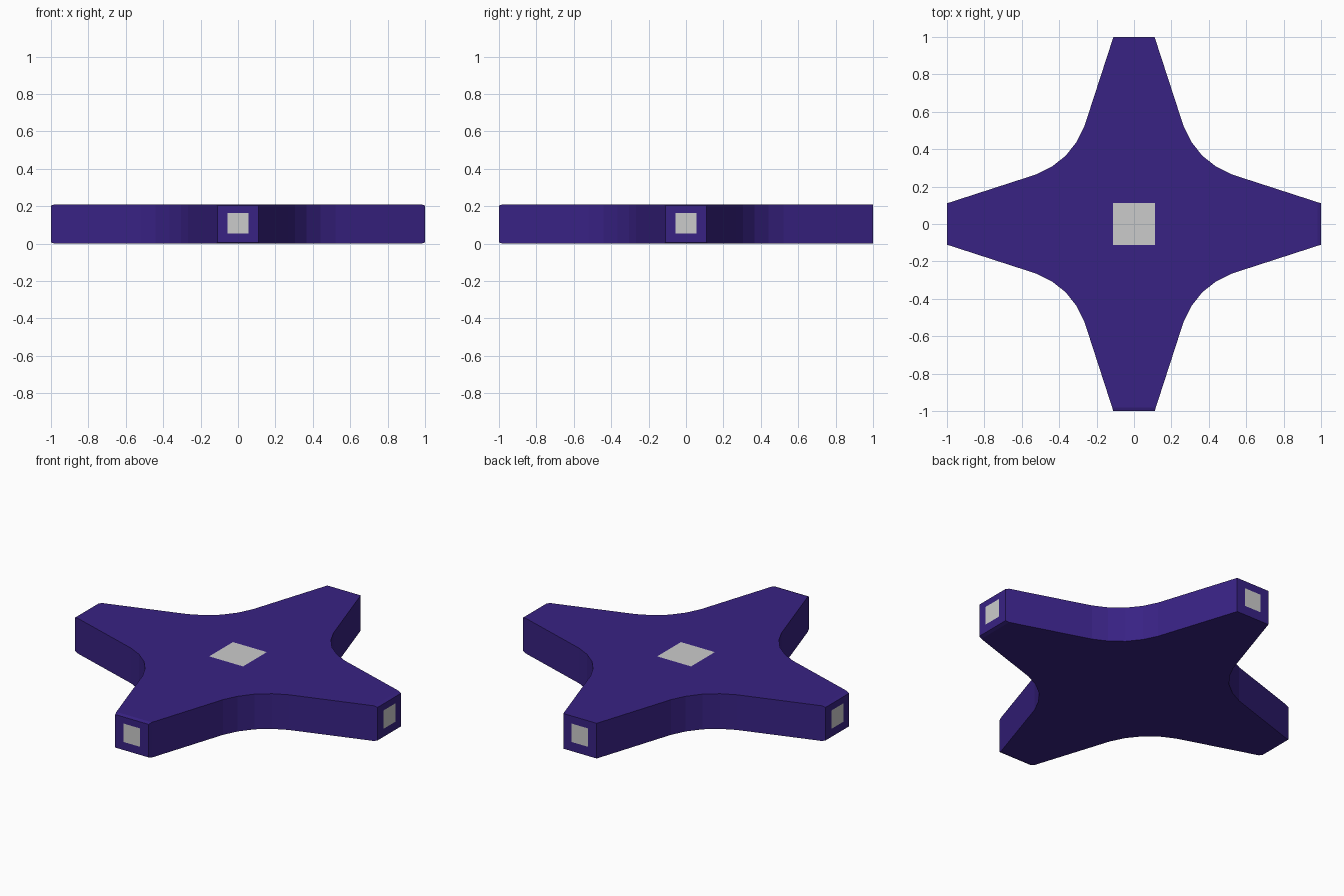
import bpy, bmesh, math
from mathutils import Matrix, Vector

if "Cube" in bpy.data.objects:
    bpy.data.objects.remove(bpy.data.objects["Cube"])

H = 0.21
purple = bpy.data.materials.new("purple")
purple.diffuse_color = (0.04, 0.016, 0.23, 1)
purple.use_nodes = True
purple.node_tree.nodes["Principled BSDF"].inputs["Base Color"].default_value = purple.diffuse_color


def add_object(name, bm, mat=None):
    mesh = bpy.data.meshes.new(name)
    bm.to_mesh(mesh)
    bm.free()
    ob = bpy.data.objects.new(name, mesh)
    bpy.context.collection.objects.link(ob)
    if mat:
        mesh.materials.append(mat)
    return ob


# Four-armed body: quarter outline repeated by rotation
tip = 0.98
quarter = [(tip, 0.117), (0.52, 0.266), (0.44, 0.306), (0.365, 0.365),
           (0.306, 0.44), (0.266, 0.52), (0.117, tip)]
bm = bmesh.new()
verts = []
for i in range(4):
    rot = Matrix.Rotation(i * math.pi / 2, 3, 'Z')
    verts += [bm.verts.new(rot @ Vector((x, y, 0))) for x, y in quarter]
base = bm.faces.new(verts)
ext = bmesh.ops.extrude_face_region(bm, geom=[base])
bmesh.ops.translate(bm, vec=(0, 0, H),
                    verts=[v for v in ext["geom"] if isinstance(v, bmesh.types.BMVert)])
bmesh.ops.recalc_face_normals(bm, faces=bm.faces[:])

# The back arm ends square, the other three have narrowed ends
for v in bm.verts:
    if v.co.y > tip - 0.01:
        v.co.y = 1
        v.co.x = math.copysign(0.11, v.co.x)
bm.normal_update()
ends = [f for f in bm.faces
        if abs(f.normal.z) < 0.1 and f.calc_center_median().length > 0.9
        and f.normal.y < 0.9]
bmesh.ops.inset_individual(bm, faces=ends, thickness=0.009, depth=1 - tip)
add_object("star_body", bm, purple)


# Grey square pads on the top and on each arm end
def pad(name, half, matrix):
    bm = bmesh.new()
    bmesh.ops.create_grid(bm, x_segments=1, y_segments=1, size=half, matrix=matrix)
    add_object(name, bm)


pad("top_pad", 0.112, Matrix.Translation((0, 0, H + 0.001)))
for i, side in enumerate(("right", "back", "left", "front")):
    m = (Matrix.Rotation(i * math.pi / 2, 4, 'Z')
         @ Matrix.Translation((1.001, 0, 0.11))
         @ Matrix.Rotation(math.pi / 2, 4, 'Y'))
    pad(side + "_end_pad", 0.055, m)
